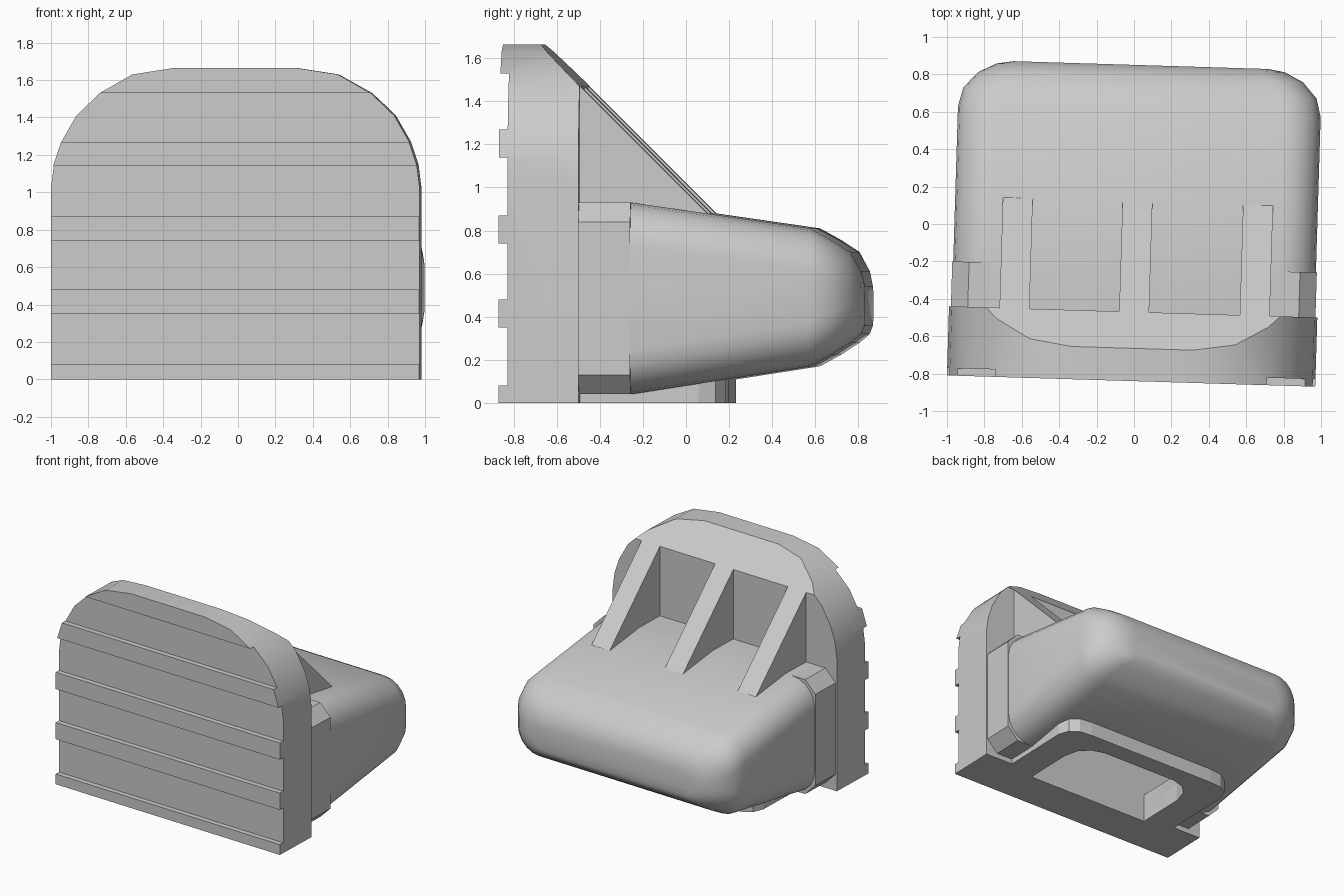
import bpy, bmesh, math
from mathutils import Matrix, Vector

cube = bpy.data.objects.get("Cube")
if cube:
    bpy.data.objects.remove(cube, do_unlink=True)

grey = bpy.data.materials.new("plain grey")
grey.use_nodes = True
COLOUR = (0.6, 0.6, 0.6, 1)
grey.diffuse_color = COLOUR
grey.node_tree.nodes["Principled BSDF"].inputs["Base Color"].default_value = COLOUR
parts = []


def add_object(name, bm):
    bmesh.ops.recalc_face_normals(bm, faces=bm.faces)
    mesh = bpy.data.meshes.new(name)
    bm.to_mesh(mesh)
    bm.free()
    mesh.materials.append(grey)
    ob = bpy.data.objects.new(name, mesh)
    bpy.context.collection.objects.link(ob)
    parts.append(ob)
    return ob


def loft(rings):
    """Skin a list of equal-length closed rings and cap both ends."""
    bm = bmesh.new()
    loops = [[bm.verts.new(p) for p in ring] for ring in rings]
    n = len(loops[0])
    for a, b in zip(loops, loops[1:]):
        for i in range(n):
            j = (i + 1) % n
            bm.faces.new((a[i], a[j], b[j], b[i]))
    bm.faces.new(loops[0])
    bm.faces.new(loops[-1])
    bmesh.ops.recalc_face_normals(bm, faces=bm.faces)
    return bm


def prism(outline, axis, lo, hi):
    """Extrude a 2D outline along x, y or z."""
    place = {"x": lambda a, b, c: (c, a, b),
             "y": lambda a, b, c: (a, c, b),
             "z": lambda a, b, c: (a, b, c)}[axis]
    return loft([[place(a, b, c) for a, b in outline] for c in (lo, hi)])


def box(x0, x1, y0, y1, z0, z1):
    return prism([(x0, y0), (x1, y0), (x1, y1), (x0, y1)], "z", z0, z1)


def mirrored(half):
    return half + [(-x, z) for x, z in reversed(half)]


def rounded_section(y, w, z0, z1, r, steps=5):
    """Rounded rectangle standing in the xz plane."""
    ring = []
    corners = [(w - r, z1 - r), (r - w, z1 - r), (r - w, z0 + r), (w - r, z0 + r)]
    for k, (cx, cz) in enumerate(corners):
        for i in range(steps + 1):
            t = math.radians(90) * (k + i / steps)
            ring.append((cx + r * math.cos(t), y, cz + r * math.sin(t)))
    return ring


def cut(ob, cutters):
    for c in cutters:
        m = ob.modifiers.new("cut", "BOOLEAN")
        m.operation, m.solver, m.object = "DIFFERENCE", "EXACT", c
        bpy.context.view_layer.objects.active = ob
        bpy.ops.object.modifier_apply(modifier=m.name)


def cutter(name, bm):
    ob = add_object(name, bm)
    parts.remove(ob)
    ob.hide_render = True
    return ob


# Arched back plate, its rear edge sliced at 45 degrees
arch = mirrored([(0.985, 0), (0.985, 1.03), (0.97, 1.15), (0.93, 1.27), (0.85, 1.41),
                 (0.725, 1.53), (0.55, 1.63), (0.325, 1.665)])
bm = prism(arch, "y", -0.84, -0.47)
cut_geo = bmesh.ops.bisect_plane(
    bm, geom=bm.verts[:] + bm.edges[:] + bm.faces[:], plane_co=Vector((0, 0, 1)),
    plane_no=Vector((0, 1, 1)), clear_outer=True)["geom_cut"]
bmesh.ops.contextual_create(bm, geom=[g for g in cut_geo if isinstance(g, bmesh.types.BMEdge)])
plate = add_object("back_plate", bm)

# Rounded bucket body
body = add_object("bucket_body", loft([rounded_section(*s) for s in [
    (-0.5, 0.97, 0.04, 0.93, 0.2), (-0.23, 0.97, 0.04, 0.93, 0.2),
    (0.6, 0.97, 0.17, 0.81, 0.2), (0.7, 0.945, 0.225, 0.755, 0.19),
    (0.785, 0.87, 0.28, 0.70, 0.17), (0.835, 0.77, 0.32, 0.61, 0.13),
    (0.85, 0.68, 0.36, 0.54, 0.08)]]))

# Chamfered collar where the body meets the plate
collar = add_object("body_collar", loft(
    [rounded_section(y, 0.975, 0.04, 0.93, 0.09, 1) for y in (-0.5, -0.23)]))

# Foot ring under the body
foot_outline = mirrored([(0.75, -0.5), (0.75, 0.08), (0.72, 0.16), (0.65, 0.205), (0.55, 0.215)])
foot = add_object("foot_ring", prism(foot_outline, "z", 0, 0.13))

# Front grooves, bottom pocket and inner hollow
grooves = [cutter("groove_cutter", box(-1.2, 1.2, -1, -0.8, z0, z1))
           for z0, z1 in [(0.08, 0.35), (0.48, 0.74), (0.87, 1.14), (1.27, 1.53)]]
pocket_outline = mirrored([(0.52, -0.53), (0.52, -0.14), (0.49, -0.03), (0.42, 0.04), (0.32, 0.07)])
hollow = [cutter("pocket_cutter", prism(pocket_outline, "z", -0.1, 0.23)),
          cutter("hollow_cutter", box(-0.78, 0.78, -0.53, 0.5, 0.22, 0.7))]
cut(plate, grooves)
for ob in (plate, body, collar, foot):
    cut(ob, hollow)
for c in grooves + hollow:
    bpy.data.objects.remove(c, do_unlink=True)

# Three triangular ribs flush with the sliced plate edge
for side, x in (("right", -0.635), ("middle", 0.005), ("left", 0.65)):
    add_object(side + "_rib", prism([(-0.49, 0.8), (-0.49, 1.49), (0.2, 0.8)],
                                    "x", x - 0.08, x + 0.08))

# Smooth the rounded parts
bpy.ops.object.select_all(action="DESELECT")
for ob in (plate, body):
    ob.select_set(True)
bpy.context.view_layer.objects.active = body
bpy.ops.object.shade_smooth_by_angle(angle=math.radians(30))

# The whole piece is turned slightly
turn = Matrix.Translation((0.01, 0, 0)) @ Matrix.Rotation(math.radians(-1.75), 4, "Z")
for ob in parts:
    ob.matrix_world = turn
